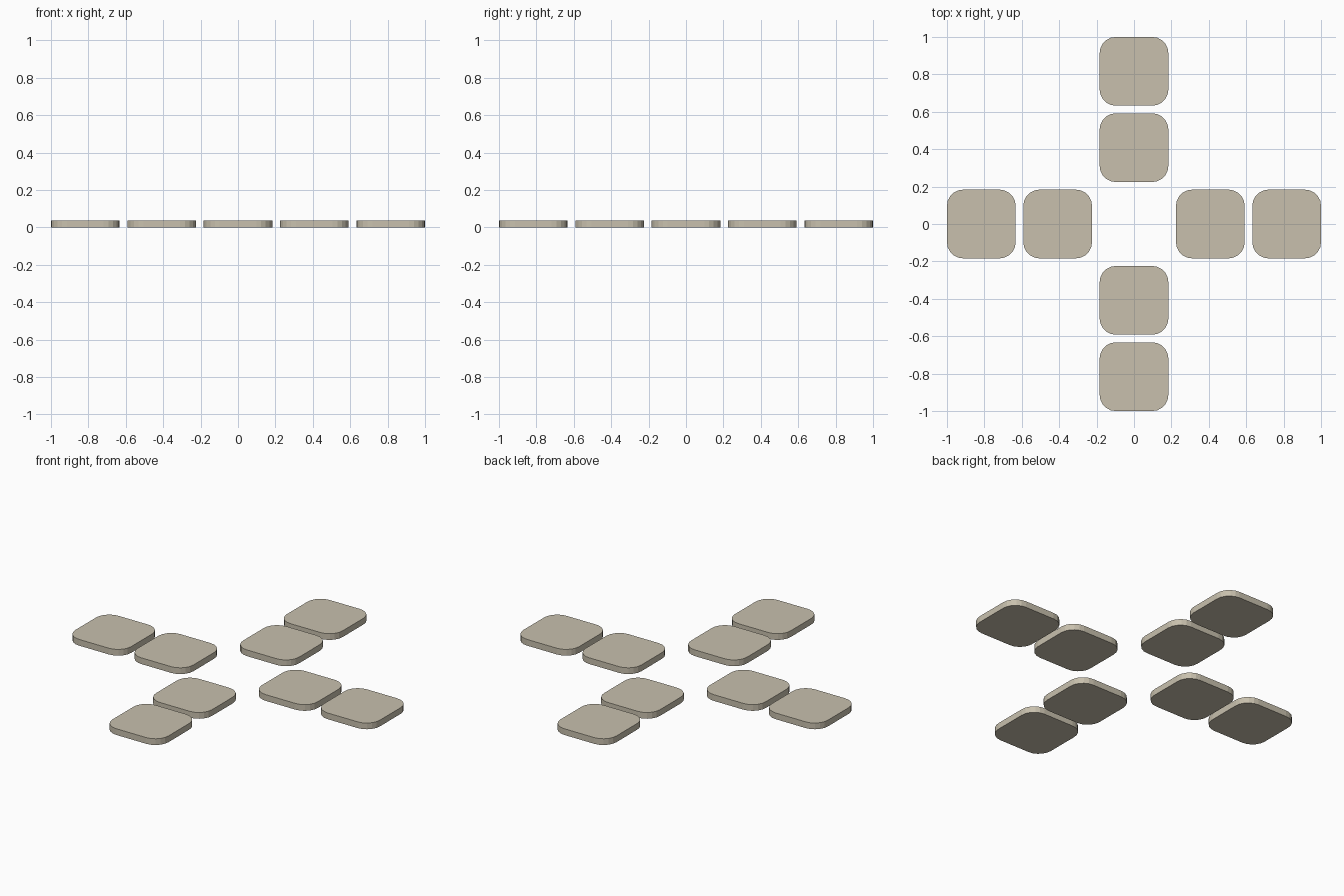
import bpy, bmesh
from mathutils import Matrix

if "Cube" in bpy.data.objects:
    bpy.data.objects.remove(bpy.data.objects["Cube"])

SIZE, PITCH, HEIGHT, RADIUS = 0.3674, 0.4082, 0.037, 0.086

sand = bpy.data.materials.new("sand")
sand.diffuse_color = (0.58, 0.53, 0.42, 1)
sand.use_nodes = True
sand.node_tree.nodes["Principled BSDF"].inputs["Base Color"].default_value = sand.diffuse_color


def rounded_tile_mesh():
    # Flat square slab with rounded vertical corners
    bm = bmesh.new()
    bmesh.ops.create_cube(bm, size=1)
    bmesh.ops.transform(bm, verts=bm.verts,
                        matrix=Matrix.Translation((0, 0, HEIGHT / 2)) @ Matrix.Diagonal((SIZE, SIZE, HEIGHT, 1)))
    upright = [e for e in bm.edges if abs(e.verts[0].co.z - e.verts[1].co.z) > HEIGHT / 2]
    bmesh.ops.bevel(bm, geom=upright, offset=RADIUS, offset_type='OFFSET',
                    segments=5, profile=0.5, affect='EDGES')
    mesh = bpy.data.meshes.new("tile")
    bm.to_mesh(mesh)
    bm.free()
    mesh.materials.append(sand)
    return mesh


# Four arms of two tiles each, leaving the centre open
tile_mesh = rounded_tile_mesh()
arms = {"right": (1, 0), "left": (-1, 0), "back": (0, 1), "front": (0, -1)}
for name, (dx, dy) in arms.items():
    for step, place in ((1, "inner"), (2, "outer")):
        tile = bpy.data.objects.new(f"{name}_{place}_tile", tile_mesh)
        tile.location = (dx * step * PITCH, dy * step * PITCH, 0)
        bpy.context.collection.objects.link(tile)
